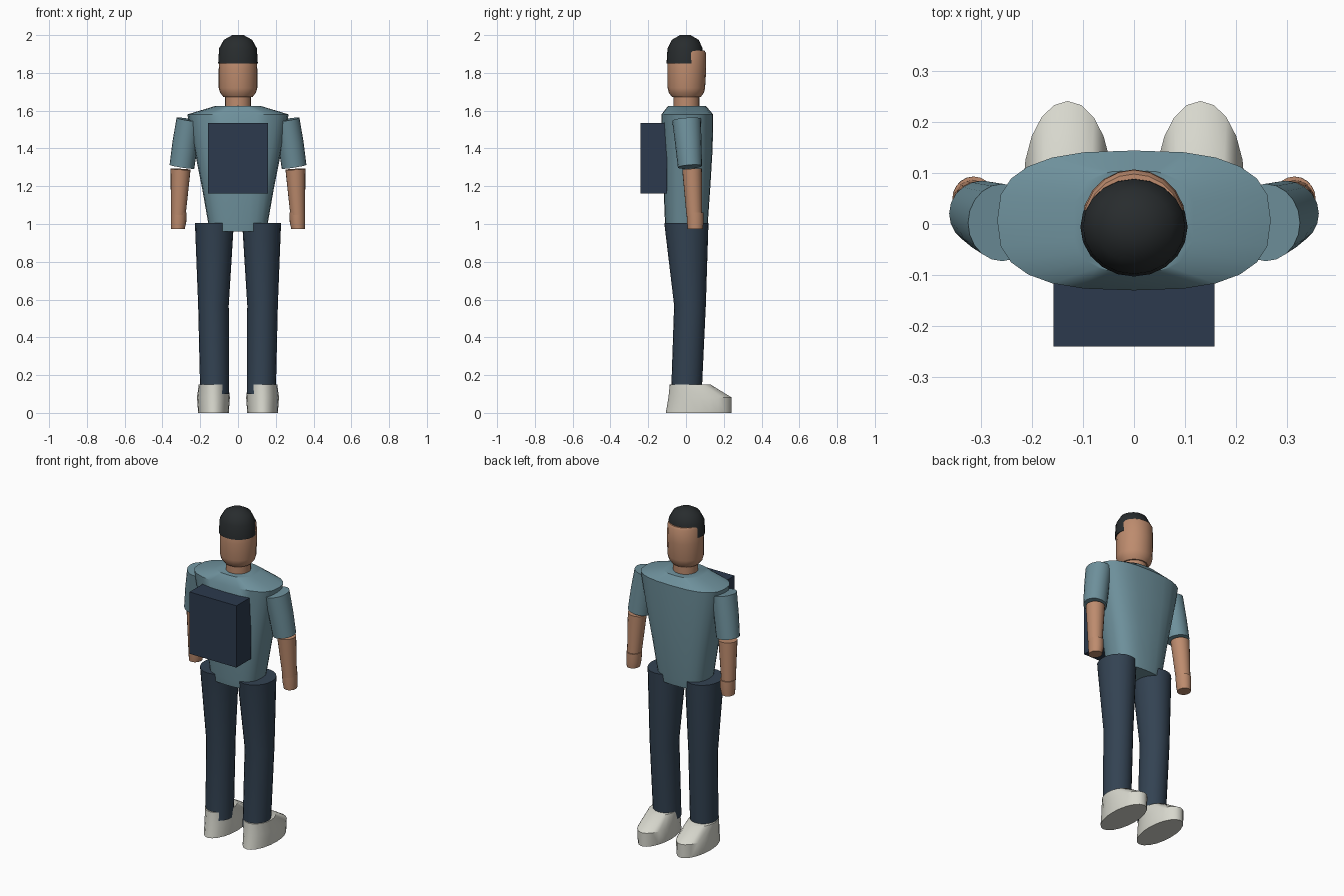
import bpy, bmesh, math
from mathutils import Vector

if "Cube" in bpy.data.objects:
    bpy.data.objects.remove(bpy.data.objects["Cube"])


def material(name, rgb):
    m = bpy.data.materials.new(name)
    m.diffuse_color = (*rgb, 1)
    m.use_nodes = True
    m.node_tree.nodes["Principled BSDF"].inputs["Base Color"].default_value = m.diffuse_color
    return m


SHIRT = material("shirt_blue", (0.155, 0.28, 0.33))
DENIM = material("dark_denim", (0.033, 0.055, 0.085))
SKIN = material("skin", (0.51, 0.26, 0.155))
HAIR = material("dark_hair", (0.021, 0.025, 0.027))
SHOE = material("off_white", (0.68, 0.68, 0.61))
PACK = material("navy", (0.025, 0.042, 0.075))


def finish(name, bm, mat, smooth=True):
    bmesh.ops.recalc_face_normals(bm, faces=bm.faces)
    me = bpy.data.meshes.new(name)
    bm.to_mesh(me)
    bm.free()
    me.materials.append(mat)
    ob = bpy.data.objects.new(name, me)
    bpy.context.collection.objects.link(ob)
    if smooth:
        bpy.ops.object.select_all(action='DESELECT')
        ob.select_set(True)
        bpy.context.view_layer.objects.active = ob
        bpy.ops.object.shade_smooth_by_angle(angle=math.radians(40))
    return ob


def loft(name, mat, rings, sides=20, power=2.0, side=1, tilted=False):
    """Capped skin over rings (x, y, z, rx, ry); side=-1 mirrors across x."""
    bm = bmesh.new()
    axis = Vector(rings[0][:3]) - Vector(rings[-1][:3])
    rot = Vector((0, 0, 1)).rotation_difference(axis)
    loops = []
    for x, y, z, rx, ry in rings:
        loop = []
        for i in range(sides):
            a = 2 * math.pi * i / sides
            c, s = math.cos(a), math.sin(a)
            p = Vector((math.copysign(abs(c) ** (2 / power), c) * rx,
                        math.copysign(abs(s) ** (2 / power), s) * ry, 0))
            if tilted:
                p = rot @ p
            p += Vector((x, y, z))
            p.x *= side
            loop.append(bm.verts.new(p))
        loops.append(loop)
    for a, b in zip(loops, loops[1:]):
        for i in range(sides):
            j = (i + 1) % sides
            bm.faces.new((a[i], a[j], b[j], b[i]))
    bm.faces.new(loops[0])
    bm.faces.new(loops[-1])
    return finish(name, bm, mat)


# Torso in a shirt
loft("torso", SHIRT, [
    (0, 0.005, 1.625, 0.12, 0.10),
    (0, 0.007, 1.58, 0.268, 0.137),
    (0, 0.007, 1.40, 0.232, 0.134),
    (0, 0.005, 1.20, 0.192, 0.124),
    (0, 0.002, 1.00, 0.157, 0.113),
    (0, 0.002, 0.96, 0.15, 0.108)], sides=24, power=2.7)

# Neck, head and hair cap
loft("neck", SKIN, [(0, 0.003, 1.69, 0.069, 0.068), (0, 0.003, 1.61, 0.069, 0.068)])
loft("head", SKIN, [
    (0, 0.005, 1.918, 0.094, 0.093),
    (0, 0.005, 1.905, 0.099, 0.101),
    (0, 0.004, 1.82, 0.102, 0.103),
    (0, 0.002, 1.72, 0.102, 0.099),
    (0, 0.002, 1.695, 0.095, 0.093),
    (0, 0.002, 1.672, 0.077, 0.076)])
loft("hair", HAIR, [
    (0, -0.004, 2.0, 0.03, 0.028),
    (0, -0.004, 1.975, 0.075, 0.071),
    (0, -0.005, 1.93, 0.1, 0.093),
    (0, -0.006, 1.85, 0.105, 0.097)])

for label, s in (("right", 1), ("left", -1)):
    # Arms
    loft(label + "_sleeve", SHIRT, [
        (0.258, 0.003, 1.552, 0.068, 0.076),
        (0.279, 0.012, 1.43, 0.068, 0.07),
        (0.297, 0.021, 1.303, 0.066, 0.064)], side=s, tilted=True)
    loft(label + "_forearm", SKIN, [
        (0.304, 0.032, 1.29, 0.053, 0.052),
        (0.316, 0.044, 1.05, 0.039, 0.042)], side=s, tilted=True)
    loft(label + "_hand", SKIN, [
        (0.314, 0.048, 1.062, 0.042, 0.045),
        (0.315, 0.049, 1.01, 0.041, 0.044),
        (0.318, 0.049, 0.973, 0.036, 0.04)], side=s)
    # Trouser legs
    loft(label + "_trouser_leg", DENIM, [
        (0.125, 0.002, 1.005, 0.103, 0.117),
        (0.13, 0.021, 0.57, 0.081, 0.084),
        (0.124, 0.002, 0.10, 0.076, 0.081)], side=s)
    # Shoes
    loft(label + "_shoe", SHOE, [
        (0.130, 0.022, 0.15, 0.078, 0.108),
        (0.130, 0.074, 0.082, 0.087, 0.167),
        (0.130, 0.067, 0.0, 0.081, 0.174)], side=s)

# Backpack
bm = bmesh.new()
bmesh.ops.create_cube(bm, size=1)
for v in bm.verts:
    v.co = Vector((v.co.x * 0.315, v.co.y * 0.14 - 0.17, v.co.z * 0.375 + 1.348))
finish("backpack", bm, PACK, smooth=False)
